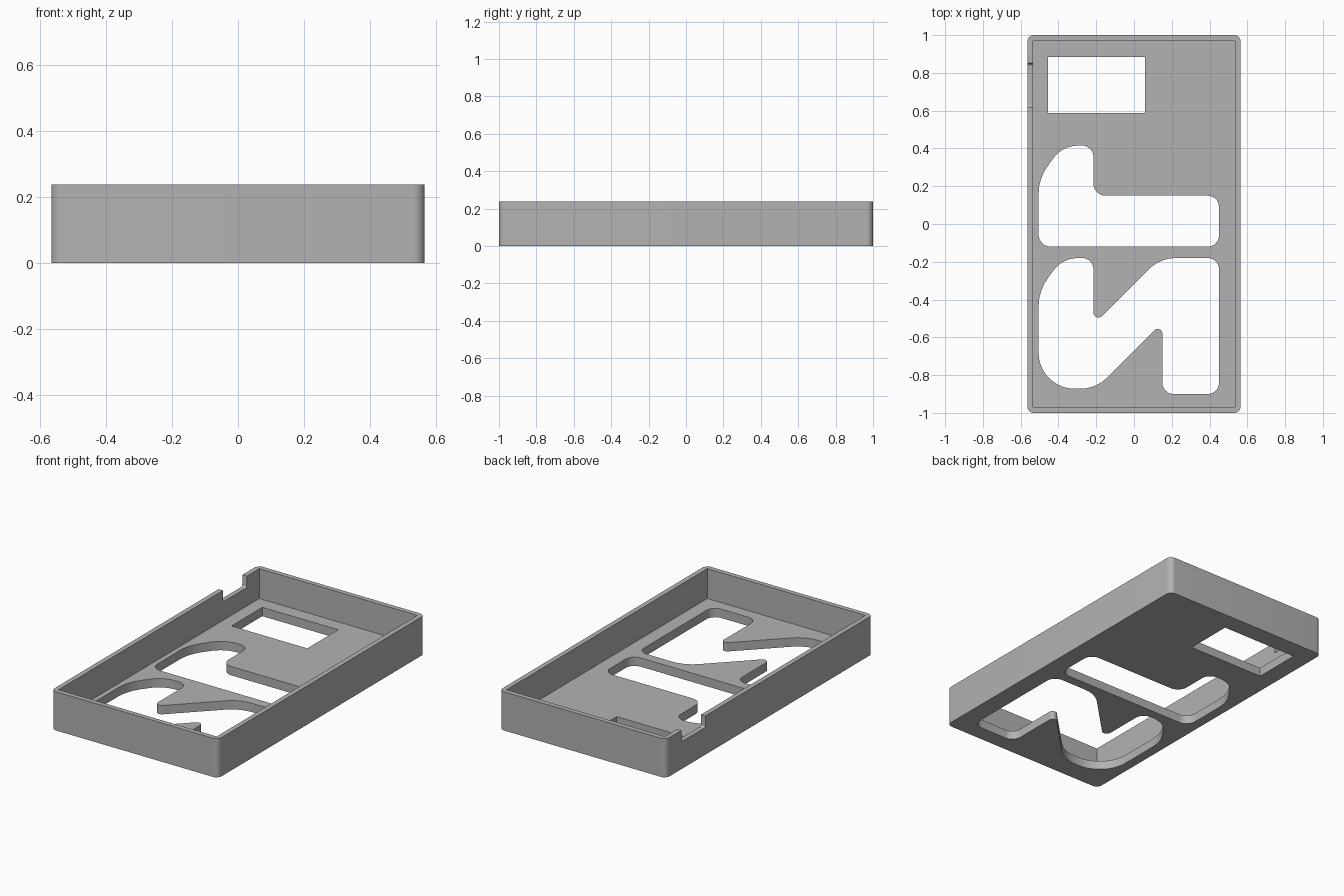
import bpy, bmesh, math
from mathutils import Vector

cube = bpy.data.objects.get("Cube")
if cube:
    bpy.data.objects.remove(cube, do_unlink=True)

HX, HY, HEIGHT = 0.565, 1.0, 0.237
WALL, FLOOR = 0.03, 0.054

grey = bpy.data.materials.new("plain grey")
grey.use_nodes = True
colour = (0.45, 0.45, 0.45, 1)
grey.diffuse_color = colour
grey.node_tree.nodes["Principled BSDF"].inputs["Base Color"].default_value = colour


def rounded(corners):
    """Outline from (x, y, radius) corners, each replaced by a tangent arc."""
    points = []
    for i, (x, y, r) in enumerate(corners):
        p = Vector((x, y))
        if r == 0:
            points.append(p)
            continue
        a = (Vector(corners[i - 1][:2]) - p).normalized()
        b = (Vector(corners[(i + 1) % len(corners)][:2]) - p).normalized()
        half = a.angle(b) / 2
        centre = p + (a + b).normalized() * r / math.sin(half)
        start = p + a * r / math.tan(half) - centre
        end = p + b * r / math.tan(half) - centre
        sweep = math.atan2(start.cross(end), start.dot(end))
        steps = max(4, round(abs(sweep) / math.radians(9)))
        for k in range(steps + 1):
            t = sweep * k / steps
            c, s = math.cos(t), math.sin(t)
            points.append(centre + Vector((start.x * c - start.y * s,
                                           start.x * s + start.y * c)))
    return points


def box(x0, x1, y0, y1, r=0):
    return [(x0, y0, r), (x1, y0, r), (x1, y1, r), (x0, y1, r)]


def prism(name, corners, low, high, upright=False):
    """Extrude an outline along z, or along x when upright."""
    bm = bmesh.new()
    place = (lambda p, h: (h, p.x, p.y)) if upright else (lambda p, h: (p.x, p.y, h))
    outline = rounded(corners)
    face = bm.faces.new([bm.verts.new(place(p, low)) for p in outline])
    new = bmesh.ops.extrude_face_region(bm, geom=[face])["geom"]
    shift = Vector(place(Vector((0, 0)), high - low))
    bmesh.ops.translate(bm, vec=shift, verts=[v for v in new if isinstance(v, bmesh.types.BMVert)])
    bmesh.ops.recalc_face_normals(bm, faces=bm.faces)
    mesh = bpy.data.meshes.new(name)
    bm.to_mesh(mesh)
    bm.free()
    mesh.materials.append(grey)
    ob = bpy.data.objects.new(name, mesh)
    bpy.context.collection.objects.link(ob)
    return ob


# Outer body with rounded vertical edges
tray = prism("tray", box(-HX, HX, -HY, HY, 0.035), 0, HEIGHT)

# Shapes cut through the floor
left, right = -0.505, 0.45
window = box(-0.455, 0.058, 0.587, 0.885)
upper_slot = [(left, -0.12, 0.065), (right, -0.12, 0.06), (right, 0.15, 0.06),
              (-0.215, 0.15, 0.065), (-0.215, 0.415, 0.06),
              (-0.378, 0.415, 0.16), (left, 0.241, 0.25)]
lower_slot = [(left, -0.872, 0.19), (-0.201, -0.872, 0.2), (0.15, -0.521, 0.024),
              (0.15, -0.9, 0.06), (right, -0.9, 0.06), (right, -0.18, 0.06),
              (0.138, -0.18, 0.2), (-0.215, -0.533, 0.027), (-0.215, -0.18, 0.06),
              (-0.378, -0.18, 0.16), (left, -0.354, 0.25)]

# Cable notch in the side wall, as a (y, z) outline
notch = [(0.62, 0.167, 0.012), (0.847, 0.167, 0.012), (0.855, 0.3, 0), (0.62, 0.3, 0)]

cutters = [
    prism("cavity_cutter", box(-HX + WALL, HX - WALL, -HY + WALL, HY - WALL), FLOOR, 0.4),
    prism("window_cutter", window, -0.1, 0.15),
    prism("upper_slot_cutter", upper_slot, -0.1, 0.15),
    prism("lower_slot_cutter", lower_slot, -0.1, 0.15),
    prism("notch_cutter", notch, -0.7, -0.5, upright=True),
]
for cutter in cutters:
    cutter.hide_render = True
    cut = tray.modifiers.new(cutter.name, "BOOLEAN")
    cut.operation, cut.solver, cut.object = "DIFFERENCE", "EXACT", cutter

# Apply the cuts and drop the cutters
bpy.context.view_layer.update()
evaluated = tray.evaluated_get(bpy.context.evaluated_depsgraph_get())
result = bpy.data.meshes.new_from_object(evaluated)
tray.modifiers.clear()
tray.data = result
for cutter in cutters:
    bpy.data.objects.remove(cutter, do_unlink=True)

# Smooth the rounded corners, keep the edges sharp
for ob in bpy.context.selected_objects:
    ob.select_set(False)
tray.select_set(True)
bpy.context.view_layer.objects.active = tray
bpy.ops.object.shade_smooth_by_angle(angle=math.radians(30))
